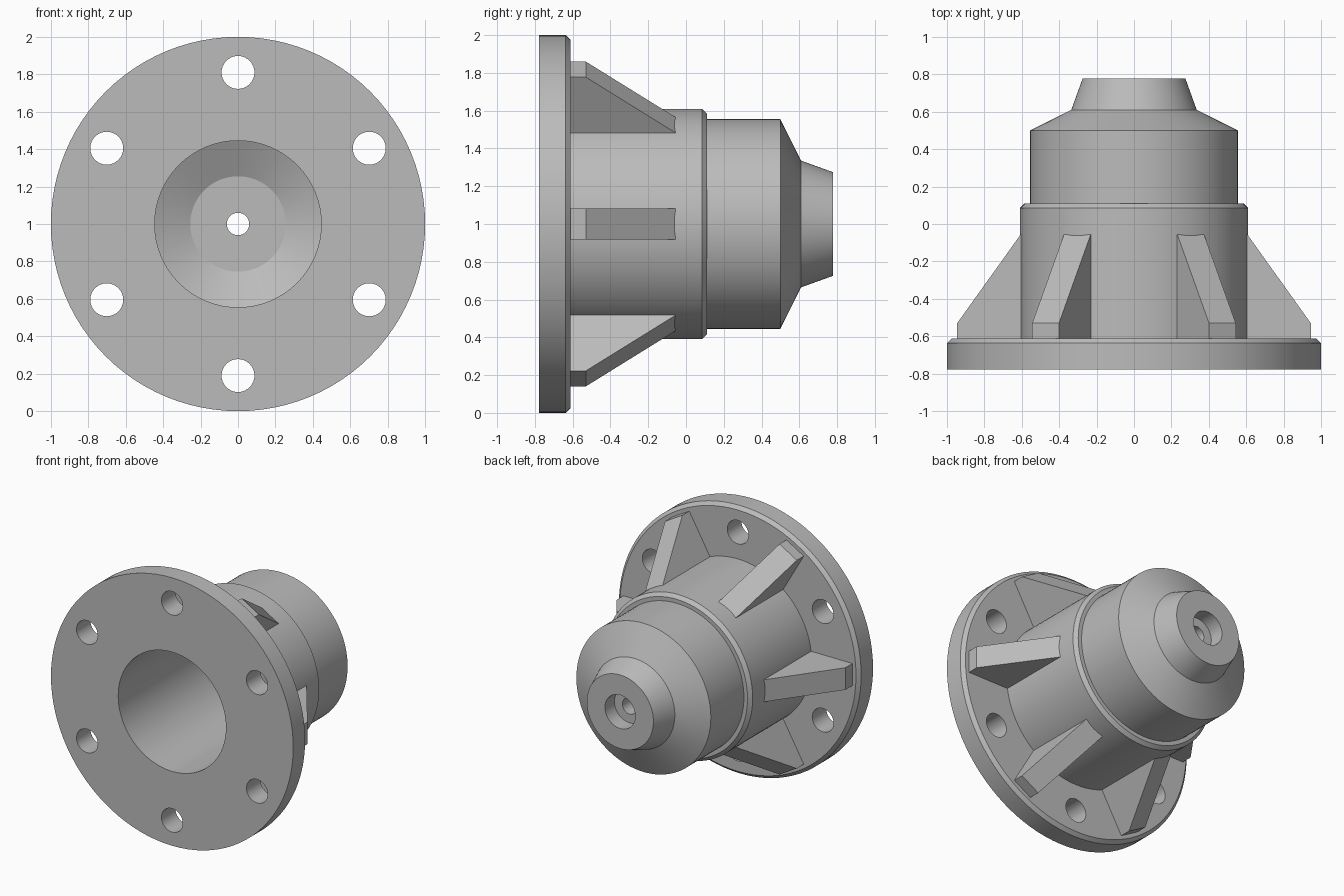
import bpy, bmesh, math
from mathutils import Matrix, Vector

if "Cube" in bpy.data.objects:
    bpy.data.objects.remove(bpy.data.objects["Cube"])

SEGMENTS = 96
AXIS_Z = 1.0          # height of the turning axis, which runs along y

steel = bpy.data.materials.new("grey steel")
steel.diffuse_color = (0.5, 0.5, 0.5, 1)
steel.use_nodes = True
steel.node_tree.nodes["Principled BSDF"].inputs["Base Color"].default_value = steel.diffuse_color


def make_object(name, bm, material=steel):
    bmesh.ops.recalc_face_normals(bm, faces=bm.faces)
    mesh = bpy.data.meshes.new(name)
    bm.to_mesh(mesh)
    bm.free()
    obj = bpy.data.objects.new(name, mesh)
    bpy.context.collection.objects.link(obj)
    mesh.materials.append(material)
    return obj


def lathe(name, profile):
    """Turn a closed (radius, y) profile around the y axis."""
    bm = bmesh.new()
    rings = []
    for i in range(SEGMENTS):
        a = 2 * math.pi * i / SEGMENTS
        rings.append([bm.verts.new((r * math.cos(a), y, AXIS_Z + r * math.sin(a)))
                      for r, y in profile])
    n = len(profile)
    for i in range(SEGMENTS):
        a, b = rings[i], rings[(i + 1) % SEGMENTS]
        for j in range(n):
            k = (j + 1) % n
            bm.faces.new((a[j], a[k], b[k], b[j]))
    return make_object(name, bm)


# Hollow hub with flange, shoulder, nose and stepped centre hole
hub = lathe("flanged_hub", [
    (0.445, -0.777), (1.0, -0.777), (1.0, -0.637), (0.975, -0.612),   # flange
    (0.61, -0.612), (0.61, 0.085), (0.585, 0.11),                     # barrel
    (0.555, 0.11), (0.555, 0.5), (0.335, 0.61), (0.275, 0.777),       # nose
    (0.125, 0.777), (0.125, 0.665), (0.06, 0.665),                    # counterbore
    (0.06, 0.535), (0.255, 0.535), (0.445, 0.44),                     # inner bore
])

# Bolt hole cutters
bm = bmesh.new()
for i in range(6):
    a = math.radians(30 + 60 * i)
    place = (Matrix.Translation((0.81 * math.cos(a), -0.7, AXIS_Z + 0.81 * math.sin(a)))
             @ Matrix.Rotation(math.pi / 2, 4, 'X'))
    bmesh.ops.create_cone(bm, cap_ends=True, segments=32, radius1=0.088,
                          radius2=0.088, depth=0.4, matrix=place)
cutter = make_object("bolt_hole_cutter", bm)
cutter.hide_render = True

bpy.context.view_layer.objects.active = hub
cut = hub.modifiers.new("bolt_holes", 'BOOLEAN')
cut.operation = 'DIFFERENCE'
cut.solver = 'EXACT'
cut.object = cutter
bpy.ops.object.modifier_apply(modifier=cut.name)
bpy.data.objects.remove(cutter)

bpy.ops.object.select_all(action='DESELECT')
hub.select_set(True)
bpy.ops.object.shade_smooth_by_angle(angle=math.radians(25))

# Six tapered ribs bracing the barrel against the flange
RIB = [(0.56, -0.62), (0.945, -0.62), (0.945, -0.53), (0.605, -0.055), (0.56, -0.055)]
for i in range(6):
    bm = bmesh.new()
    turn = Matrix.Rotation(-math.radians(60 * i), 4, 'Y')
    sides = [[bm.verts.new(turn @ Vector((r, y, w)) + Vector((0, 0, AXIS_Z)))
              for r, y in RIB] for w in (-0.0825, 0.0825)]
    bm.faces.new(sides[0])
    bm.faces.new(sides[1])
    for j in range(len(RIB)):
        k = (j + 1) % len(RIB)
        bm.faces.new((sides[0][j], sides[0][k], sides[1][k], sides[1][j]))
    make_object(f"rib_{i + 1}", bm)
